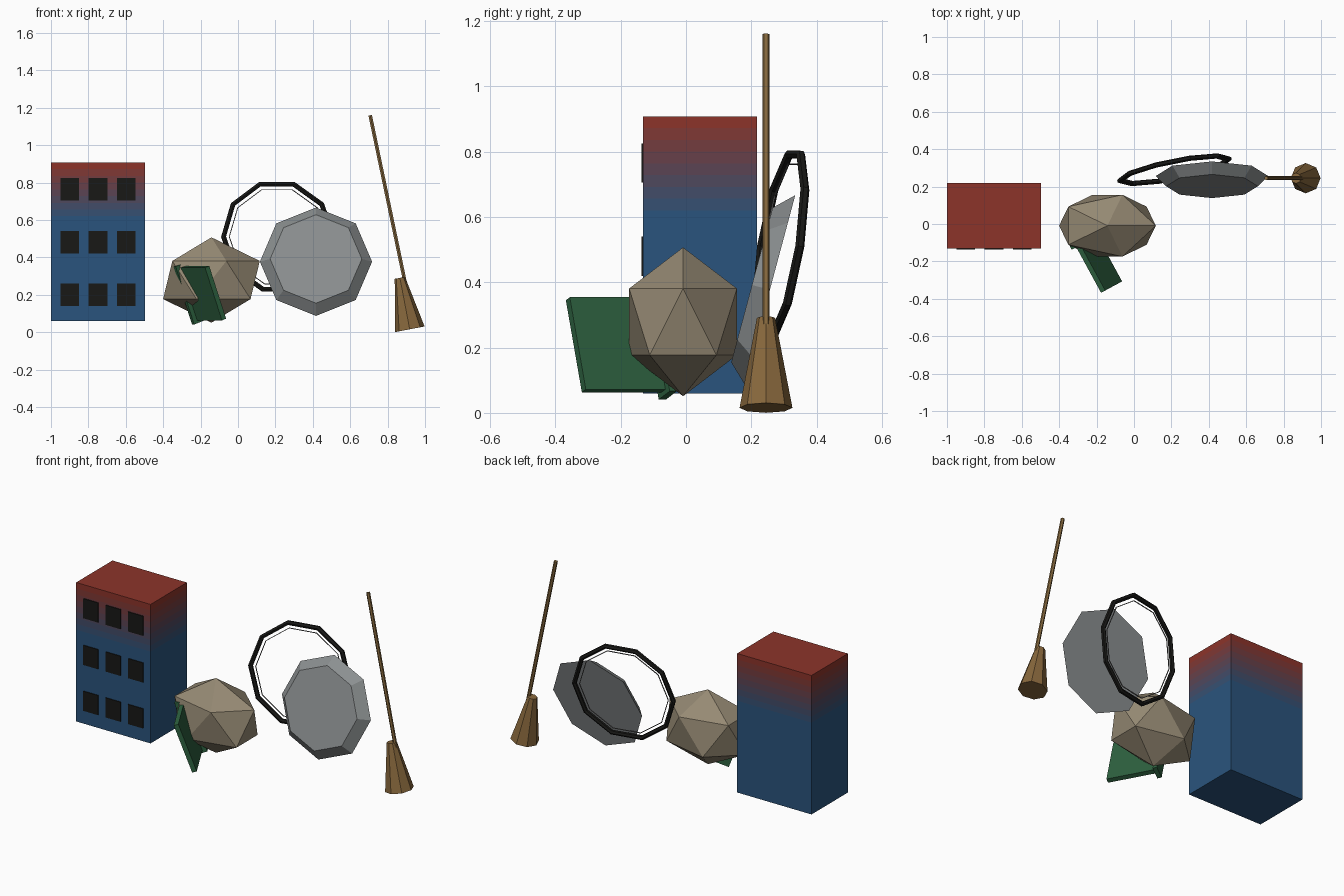
import bpy, bmesh, math
from mathutils import Matrix, Vector

if "Cube" in bpy.data.objects:
    bpy.data.objects.remove(bpy.data.objects["Cube"])


def srgb(r, g, b):
    return tuple(((c / 255 + 0.055) / 1.055) ** 2.4 for c in (r, g, b)) + (1,)


def material(name, rgb):
    m = bpy.data.materials.new(name)
    m.diffuse_color = srgb(*rgb)
    m.use_nodes = True
    m.node_tree.nodes["Principled BSDF"].inputs["Base Color"].default_value = m.diffuse_color
    return m


def finish(name, bm, mats, matrix=Matrix()):
    bmesh.ops.recalc_face_normals(bm, faces=bm.faces)
    me = bpy.data.meshes.new(name)
    bm.to_mesh(me)
    bm.free()
    ob = bpy.data.objects.new(name, me)
    bpy.context.collection.objects.link(ob)
    for m in mats:
        me.materials.append(m)
    ob.matrix_world = matrix
    return ob


def frame(origin, x, y, z):
    m = Matrix((x, y, z)).transposed().to_4x4()
    m.translation = origin
    return m


def box(name, center, size, mats, matrix=Matrix()):
    bm = bmesh.new()
    bmesh.ops.create_cube(bm, size=1)
    bmesh.ops.scale(bm, vec=size, verts=bm.verts)
    bmesh.ops.translate(bm, vec=center, verts=bm.verts)
    return finish(name, bm, mats, matrix)


def cone(name, sides, r1, r2, depth, mats, matrix, turn=0):
    # base of the cone sits at the local origin
    bm = bmesh.new()
    place = Matrix.Translation((0, 0, depth / 2)) @ Matrix.Rotation(turn, 4, 'Z')
    bmesh.ops.create_cone(bm, cap_ends=True, segments=sides, radius1=r1,
                          radius2=r2, depth=depth, matrix=place)
    return finish(name, bm, mats, matrix)


def ring(name, major, minor, sides, tube_sides, mats, matrix):
    bm = bmesh.new()
    loops = []
    for i in range(sides):
        a = 2 * math.pi * i / sides
        loop = []
        for j in range(tube_sides):
            b = 2 * math.pi * (j + 0.5) / tube_sides
            r = major + minor * math.cos(b)
            loop.append(bm.verts.new((r * math.cos(a), r * math.sin(a), minor * math.sin(b))))
        loops.append(loop)
    for i in range(sides):
        p, q = loops[i], loops[(i + 1) % sides]
        for j in range(tube_sides):
            k = (j + 1) % tube_sides
            bm.faces.new((p[j], q[j], q[k], p[k]))
    return finish(name, bm, mats, matrix)


black = material("black", (24, 24, 22))
tan = material("stone", (150, 138, 116))
green = material("green", (46, 98, 64))
wood = material("wood", (135, 105, 62))
straw = material("straw", (135, 103, 60))

# Building: blue walls fading to a red roof through horizontal bands
RED, BLUE = (140, 52, 42), (42, 84, 125)
BANDS, FADE = 8, 0.62
mats = [material("wall_%d" % i,
                 [b + (r - b) * i / BANDS for r, b in zip(RED, BLUE)])
        for i in range(BANDS + 1)]
bm = bmesh.new()
bmesh.ops.create_cube(bm, size=1)
bmesh.ops.scale(bm, vec=(0.502, 0.35, 0.848), verts=bm.verts)
bmesh.ops.translate(bm, vec=(-0.749, 0.043, 0.484), verts=bm.verts)
step = (0.908 - FADE) / BANDS
for i in range(BANDS):
    bmesh.ops.bisect_plane(bm, geom=bm.verts[:] + bm.edges[:] + bm.faces[:],
                           plane_co=(0, 0, FADE + i * step), plane_no=(0, 0, 1))
for f in bm.faces:
    z = f.calc_center_median().z
    f.material_index = max(0, min(BANDS, math.ceil((z - FADE) / step)))
finish("building", bm, mats)

# Windows
for row, z in enumerate((0.20, 0.48, 0.765)):
    for col, x in enumerate((-0.899, -0.748, -0.597)):
        box("window_%d_%d" % (row, col), (x, -0.132, z), (0.1, 0.01, 0.12), [black])

# Boulder
bm = bmesh.new()
bmesh.ops.create_icosphere(bm, subdivisions=1, radius=1)
bmesh.ops.scale(bm, vec=(0.289, 0.194, 0.228), verts=bm.verts)
finish("boulder", bm, [tan], Matrix.Translation((-0.142, -0.009, 0.279)))

# Leaning green panel with an end post
d = Vector((0.478, -0.878, 0)).normalized()
h = Vector((-d.y, d.x, 0))
a = math.radians(20)
up = Vector((0, 0, math.cos(a))) - h * math.sin(a)
n = h * math.cos(a) + Vector((0, 0, math.sin(a)))
L, T, H = 0.29, 0.027, 0.30
center = Vector((-0.176, -0.368, 0.345)) + n * T / 2 - up * H / 2 - d * L / 2
lean = frame(center, d, n, up)
box("panel", (0, 0, 0), (L, T, H), [green], lean)
box("panel_post", (-L / 2, 0, 0), (0.025, 0.075, H + 0.03), [green], lean)

# Bevelled eight-sided shield, tilted back
t = math.radians(15)
shield = frame(Vector((0.417, 0.257, 0.377)), Vector((1, 0, 0)),
               Vector((0, math.sin(t), math.cos(t))),
               Vector((0, -math.cos(t), math.sin(t))))
cone("shield", 8, 0.3, 0.245, 0.057, [material("steel", (140, 144, 145))], shield)

# Ten-sided hoop with a thin inner ring
n = Vector((0.2, -1, 0.16)).normalized()
x = Vector((1, 0.2, 0)).normalized()
hoop = frame(Vector((0.216, 0.29, 0.51)), x, n.cross(x), n)
ring("hoop", 0.299, 0.014, 10, 6, [black], hoop)
ring("hoop_inner_ring", 0.268, 0.003, 10, 4, [material("grey", (120, 120, 120))], hoop)

# Broom: leaning handle and flared head
cone("broom_head", 8, 0.081, 0.028, 0.28, [straw],
     Matrix.Translation((0.918, 0.245, 0.0155)) @ Matrix.Rotation(math.radians(-10.8), 4, 'Y'))
cone("broom_handle", 6, 0.011, 0.011, 0.96, [wood],
     Matrix.Translation((0.903, 0.245, 0.22)) @ Matrix.Rotation(math.radians(-11.8), 4, 'Y'))
